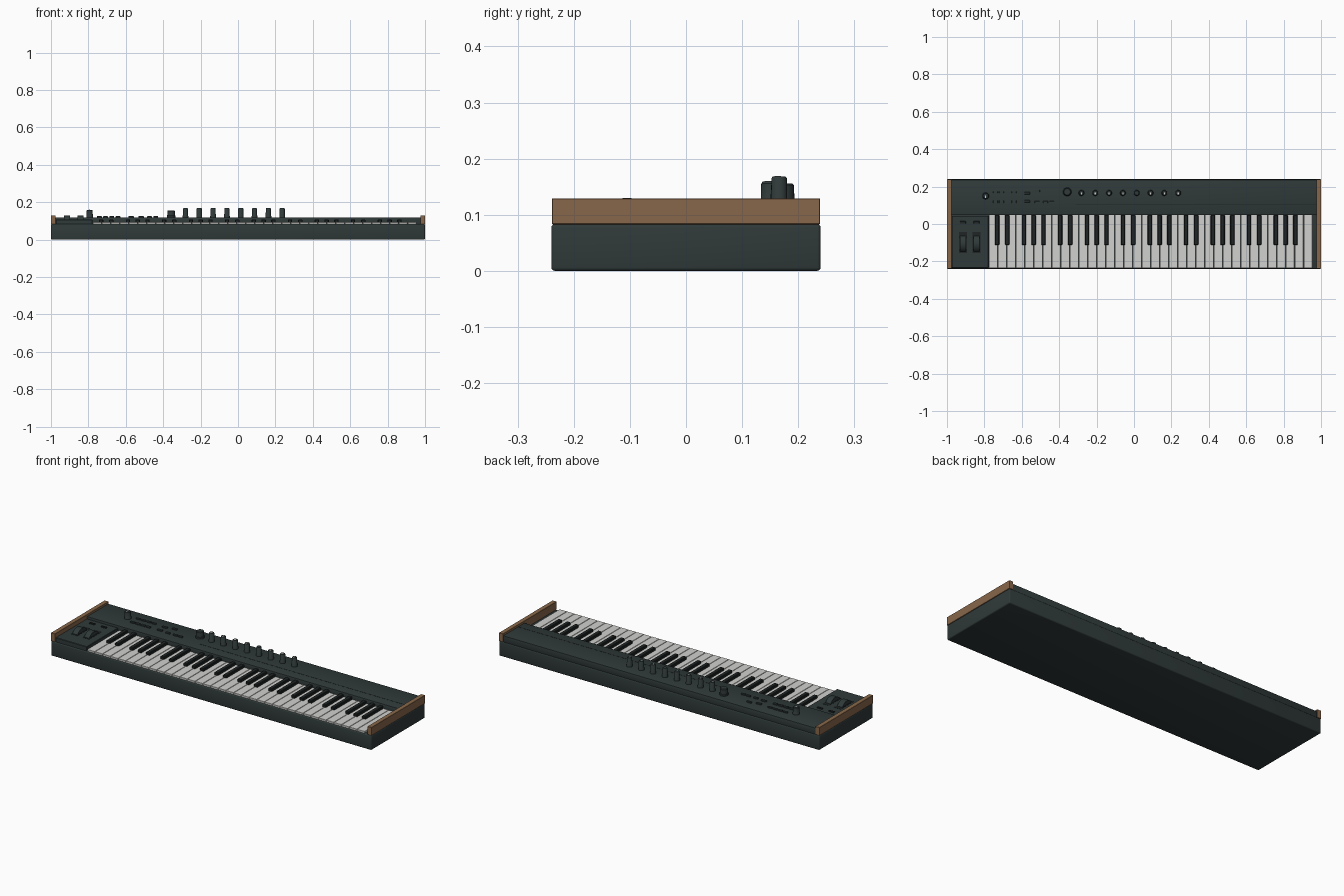
import bpy, bmesh, math
from mathutils import Matrix, Vector

if "Cube" in bpy.data.objects:
    bpy.data.objects.remove(bpy.data.objects["Cube"])


def material(name, rgb):
    m = bpy.data.materials.new(name)
    m.diffuse_color = (*rgb, 1)
    m.use_nodes = True
    m.node_tree.nodes["Principled BSDF"].inputs["Base Color"].default_value = m.diffuse_color
    return m


CASE = material("dark slate case", (0.029, 0.041, 0.041))
DARK = material("near black", (0.014, 0.018, 0.018))
WOOD = material("walnut wood", (0.25, 0.137, 0.07))
IVORY = material("ivory white", (0.64, 0.64, 0.62))


def finish(name, bm, mat, smooth=None):
    bmesh.ops.recalc_face_normals(bm, faces=bm.faces)
    me = bpy.data.meshes.new(name)
    bm.to_mesh(me)
    bm.free()
    me.materials.append(mat)
    ob = bpy.data.objects.new(name, me)
    bpy.context.collection.objects.link(ob)
    if smooth:
        bpy.ops.object.select_all(action='DESELECT')
        ob.select_set(True)
        bpy.context.view_layer.objects.active = ob
        bpy.ops.object.shade_smooth_by_angle(angle=math.radians(smooth))
    return ob


def boxes(name, spans, mat, bevel=0, segments=1):
    """One object from boxes given as (x0, x1, y0, y1, z0, z1)."""
    bm = bmesh.new()
    for x0, x1, y0, y1, z0, z1 in spans:
        mid = Vector((x0 + x1, y0 + y1, z0 + z1)) / 2
        size = Matrix.Diagonal((x1 - x0, y1 - y0, z1 - z0, 1))
        bmesh.ops.create_cube(bm, size=1, matrix=Matrix.Translation(mid) @ size)
    if bevel:
        bmesh.ops.bevel(bm, geom=bm.edges[:], offset=bevel, segments=segments,
                        affect='EDGES', profile=0.5)
    return finish(name, bm, mat, 35 if segments > 1 else None)


def lathe(name, x, y, profile, mat, sides=24):
    """Closed round part from (radius, height) rings."""
    bm = bmesh.new()
    rings = [[bm.verts.new((x + r * math.cos(2 * math.pi * i / sides),
                            y + r * math.sin(2 * math.pi * i / sides), z))
              for i in range(sides)] for r, z in profile]
    for a, b in zip(rings, rings[1:]):
        for i in range(sides):
            j = (i + 1) % sides
            bm.faces.new((a[i], a[j], b[j], b[i]))
    bm.faces.new(rings[0])
    bm.faces.new(rings[-1])
    return finish(name, bm, mat, 35)


PANEL_Z, BLOCK_Z = 0.118, 0.107

# Case: lower tray, rear control panel, left wheel block
boxes("lower_case", [(-1, 1, -0.24, 0.24, 0, 0.083)], CASE, 0.006, 3)
boxes("control_panel", [(-0.976, 0.976, 0.047, 0.237, 0.08, PANEL_Z)], CASE, 0.003, 2)
boxes("wheel_block", [(-0.974, -0.779, -0.235, 0.044, 0.08, BLOCK_Z)], CASE, 0.002)
boxes("panel_line", [(-0.31, 0.975, 0.103, 0.107, PANEL_Z - 0.002, PANEL_Z + 0.0006)], DARK)

# Wooden end cheeks
for side, x in (("left", -0.9875), ("right", 0.9875)):
    boxes(side + "_wood_cheek",
          [(x - 0.0125, x + 0.0125, -0.239, 0.239, 0.083, 0.129)], WOOD, 0.001)

# Keyboard: 36 white keys, black keys in the 2-3 pattern
X0, X1, COUNT = -0.777, 0.955, 36
pitch = (X1 - X0) / COUNT
boxes("white_keys", [(X0 + i * pitch + 0.0012, X0 + (i + 1) * pitch - 0.0012,
                      -0.235, 0.05, 0.081, 0.093) for i in range(COUNT)], IVORY, 0.0008)
nudge = {0: -0.003, 1: 0.003, 3: -0.004, 4: 0, 5: 0.004}
black = []
for i in range(COUNT - 1):
    if i % 7 in nudge:
        x = X0 + (i + 1) * pitch + nudge[i % 7]
        black.append((x - 0.0115, x + 0.0115, -0.113, 0.049, 0.088, 0.108))
boxes("black_keys", black, DARK, 0.003)

# Pitch and modulation wheels in dark wells, with a button behind each
for name, x in (("pitch", -0.915), ("modulation", -0.842)):
    boxes(name + "_well", [(x - 0.021, x + 0.021, -0.155, -0.043,
                            BLOCK_Z - 0.004, BLOCK_Z + 0.001)], DARK)
    bm = bmesh.new()
    bmesh.ops.create_cone(bm, cap_ends=True, segments=40, radius1=0.05, radius2=0.05,
                          depth=0.032, matrix=Matrix.Translation((x, -0.105, 0.080))
                          @ Matrix.Rotation(math.pi / 2, 4, 'Y'))
    finish(name + "_wheel", bm, CASE, 35)
    boxes(name + "_button", [(x - 0.016, x + 0.016, 0.002, 0.015,
                              BLOCK_Z - 0.002, BLOCK_Z + 0.005)], DARK, 0.0015)


# Control knobs with a pale pointer mark
def knob(name, x, y, r, top, mark=True):
    lathe(name, x, y, [(r, PANEL_Z - 0.002), (r, PANEL_Z + 0.008), (r * 0.93, PANEL_Z + 0.01),
                       (r * 0.88, top - 0.003), (r * 0.74, top)], CASE)
    if mark:
        boxes(name + "_mark", [(x - 0.003, x + 0.003, y - r * 0.55, y + r * 0.2,
                                top - 0.001, top + 0.0008)], IVORY)


knob("volume_knob", -0.793, 0.15, 0.018, 0.159)
knob("selector_knob", -0.357, 0.172, 0.023, 0.156, False)
for i in range(8):
    knob(f"tone_knob_{i + 1}", -0.281 + i * 0.0739, 0.166, 0.0155, 0.168, i != 4)

# Push buttons in two rows
buttons = []
for y, depth in ((0.170, 0.005), (0.119, 0.007)):
    for i in range(4):
        x = -0.741 + i * 0.033
        buttons.append((x - 0.013, x + 0.013, y - depth, y + depth))
for x, y, w in ((-0.571, 0.164, 0.015), (-0.571, 0.121, 0.015), (-0.518, 0.176, 0.015),
                (-0.518, 0.117, 0.013), (-0.473, 0.117, 0.013), (-0.440, 0.117, 0.013)):
    buttons.append((x - w, x + w, y - 0.006, y + 0.006))
boxes("push_buttons", [(*b, PANEL_Z - 0.002, PANEL_Z + 0.007) for b in buttons], CASE, 0.0015)
